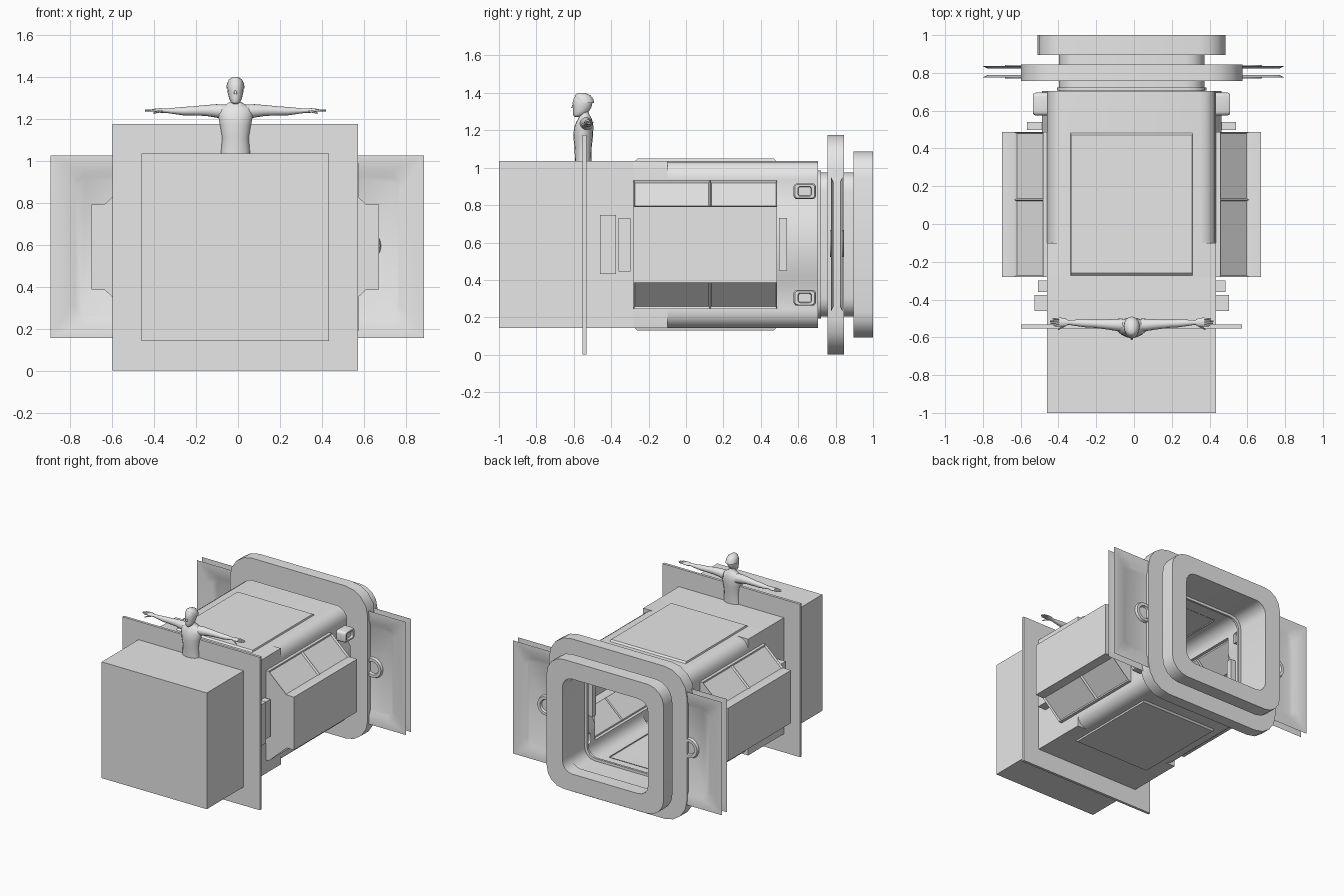
import bpy, bmesh, math
from math import sin, cos, pi

if "Cube" in bpy.data.objects:
    bpy.data.objects.remove(bpy.data.objects["Cube"])

CX, CZ = -0.0125, 0.589      # axis of the corridor
grey = bpy.data.materials.new("light_grey")
grey.diffuse_color = (0.8, 0.8, 0.8, 1)
grey.use_nodes = True
grey.node_tree.nodes["Principled BSDF"].inputs["Base Color"].default_value = grey.diffuse_color


def finish(name, bm, angle=35):
    me = bpy.data.meshes.new(name)
    bm.to_mesh(me)
    bm.free()
    me.materials.append(grey)
    ob = bpy.data.objects.new(name, me)
    bpy.context.collection.objects.link(ob)
    bpy.ops.object.select_all(action='DESELECT')
    ob.select_set(True)
    bpy.context.view_layer.objects.active = ob
    bpy.ops.object.shade_smooth_by_angle(angle=math.radians(angle))
    return ob


def loft_mesh(rings, closed=True, caps=(False, False), wrap=False):
    bm = bmesh.new()
    vs = [[bm.verts.new(p) for p in r] for r in rings]
    pairs = list(zip(vs, vs[1:])) + ([(vs[-1], vs[0])] if wrap else [])
    n = len(vs[0])
    for a, b in pairs:
        for i in range(n if closed else n - 1):
            j = (i + 1) % n
            bm.faces.new((a[i], a[j], b[j], b[i]))
    for flag, r in zip(caps, (vs[0], vs[-1])):
        if flag:
            bm.faces.new(r)
    bmesh.ops.recalc_face_normals(bm, faces=bm.faces)
    return bm


def loft(name, rings, angle=35, **kw):
    return finish(name, loft_mesh(rings, **kw), angle)


def rrect(hx, hz, r, y, x=CX, z=CZ, n=4):
    """Rounded rectangle standing in the plane y."""
    pts = []
    for q, (sx, sz) in enumerate(((1, 1), (-1, 1), (-1, -1), (1, -1))):
        for i in range(n + 1):
            a = (q + i / n) * pi / 2
            pts.append((x + sx * (hx - r) + r * cos(a), y, z + sz * (hz - r) + r * sin(a)))
    return pts


def box(name, x0, x1, y0, y1, z0, z1):
    rings = [[(x0, y, z0), (x1, y, z0), (x1, y, z1), (x0, y, z1)] for y in (y0, y1)]
    return loft(name, rings, caps=(True, True))


def frame(name, ho, ro, hi, ri, y0, y1):
    loft(name, [rrect(ho, ho, ro, y0), rrect(ho, ho, ro, y1),
                rrect(hi, hi, ri, y1), rrect(hi, hi, ri, y0)], wrap=True)


# Front block and the square plate around it
H = 0.447
sq = [(-H, -H), (H, -H), (H, H), (-H, H)]
loft("front_block", [[(CX + x, y, CZ + z) for x, z in sq] for y in (-1, -0.28)], caps=(True, False))
box("front_plate", CX - 0.585, CX + 0.585, -0.553, -0.533, 0, 1.176)


# Roof and floor: square corners in front, rounded corner beams behind
def half_hull(y, r, s):
    pts = [(-H, 0.345)]
    for sx in (-1, 1):
        for i in range(5):
            a = i / 4 * pi / 2
            a = pi - a if sx < 0 else pi / 2 - a
            pts.append((sx * (H - r) + r * cos(a), H - r + r * sin(a)))
    pts.append((H, 0.345))
    return [(CX + x, y, CZ + s * z) for x, z in pts]


for s, name in ((1, "roof"), (-1, "floor")):
    loft(name, [half_hull(-0.28, 0.0005, s), half_hull(-0.1, 0.0005, s),
                half_hull(-0.1, 0.087, s), half_hull(0.705, 0.087, s)], closed=False)
    # gently raised middle panel
    rings = []
    for hx, y0, y1, h in ((0.325, -0.28, 0.49, 0.44), (0.32, -0.26, 0.47, 0.459)):
        rings.append([(CX + a * hx, y, CZ + s * h) for a, y in ((-1, y0), (1, y0), (1, y1), (-1, y1))])
    loft(name + "_panel", rings, caps=(False, True))

# Side parts, mirrored left and right
for s, side in ((-1, "left"), (1, "right")):
    # window pod with two recessed panes on each slope
    prof = [(H, 0.345), (0.47, 0.345), (0.622, 0.205), (0.685, 0.203),
            (0.685, -0.203), (0.622, -0.205), (0.47, -0.345), (H, -0.345)]
    bm = loft_mesh([[(CX + s * x, y, CZ + z) for x, z in prof] for y in (-0.28, 0.128, 0.487)],
                   closed=False, caps=(True, True))
    slopes = [f for f in bm.faces if abs(f.normal.x) > 0.3 and abs(f.normal.z) > 0.3]
    if slopes[0].normal.x * s < 0:
        bmesh.ops.reverse_faces(bm, faces=bm.faces)
    bmesh.ops.inset_individual(bm, faces=slopes, thickness=0.01, depth=-0.014)
    finish(side + "_window_pod", bm)
    # aft wall with a slight middle bulge
    prof = [(H, 0.345), (H, 0.215), (0.475, 0.165), (0.475, -0.165), (H, -0.215), (H, -0.345)]
    loft(side + "_aft_wall", [[(CX + s * x, y, CZ + z) for x, z in prof] for y in (0.487, 0.705)],
         closed=False)
    # thin boxes on the walls
    for i, (hx, y0, y1, hz) in enumerate(((0.515, -0.46, -0.375, 0.158),
                                          (0.496, -0.36, -0.298, 0.143),
                                          (0.553, 0.498, 0.54, 0.142))):
        a, b = sorted((CX + s * 0.43, CX + s * hx))
        box(f"{side}_wall_box_{i}", a, b, y0, y1, CZ - hz, CZ + hz)
    # rounded lamp housings near the rear corners
    for t, lvl in ((-1, "lower"), (1, "upper")):
        rings = []
        for x, k in ((0.42, 1), (0.51, 1), (0.522, 0.88), (0.522, 0.62), (0.505, 0.55)):
            r = rrect(0.06 * k, 0.042 * k, 0.02 * k, 0, x=0, z=0)
            rings.append([(CX + s * x, 0.635 + p[0], CZ + t * 0.285 + p[2]) for p in r])
        loft(f"{side}_{lvl}_lamp", rings, caps=(False, True))
    # two sliding door leaves: thin sheets with a sunken middle and a round handle
    for y, d, leaf in ((0.775, 0.014, "front"), (0.837, -0.014, "back")):
        xo, xr = -0.003 + s * 0.645, -0.003 + s * 0.625
        loft(f"{side}_{leaf}_door",
             [rrect(0.245, 0.435, 0.0005, y, x=xo, z=0.59),
              rrect(0.175, 0.36, 0.07, y, x=xr, z=0.59),
              rrect(0.147, 0.332, 0.05, y + d, x=xr, z=0.59)], caps=(False, True))
        rings = []
        for r, k in ((0.078, 1), (0.072, -0.3), (0.05, -0.3), (0.045, 0.9)):
            rings.append([(-0.003 + s * 0.607 + r * cos(i * pi / 12), y + d * k,
                           0.595 + r * sin(i * pi / 12)) for i in range(24)])
        loft(f"{side}_{leaf}_handle", rings, caps=(False, True))

# Rear bulkhead, connecting tube and the two big rings
loft("rear_bulkhead", [rrect(H, H, 0.087, 0.705), rrect(0.35, 0.35, 0.08, 0.705)])
frame("rear_tube", 0.385, 0.1, 0.37, 0.085, 0.705, 0.91)
frame("tube_collar", 0.395, 0.1, 0.35, 0.08, 0.706, 0.722)
frame("middle_ring", 0.5865, 0.19, 0.37, 0.085, 0.757, 0.845)
frame("end_ring", 0.4975, 0.14, 0.365, 0.085, 0.895, 1.0)


# Standing figure with outstretched arms
def ell(c, ra, rb, axis, n=16):
    x, y, z = c
    t = [i * 2 * pi / n for i in range(n)]
    if axis == 'z':
        return [(x + ra * cos(a), y + rb * sin(a), z) for a in t]
    return [(x, y + ra * cos(a), z + rb * sin(a)) for a in t]


FX = -0.012
torso = ((0.98, 0.07, 0.042, 0), (1.05, 0.069, 0.044, 0), (1.11, 0.064, 0.046, 0),
         (1.17, 0.074, 0.053, 0), (1.22, 0.084, 0.051, 0.004), (1.25, 0.078, 0.042, 0.008),
         (1.268, 0.048, 0.033, 0.01), (1.282, 0.024, 0.026, 0.008), (1.31, 0.022, 0.025, 0))
loft("figure_torso", [ell((FX, -0.55 + dy, z), a, b, 'z') for z, a, b, dy in torso],
     angle=70, caps=(True, True))
head = ((1.272, 0.012, 0.014, -0.028), (1.282, 0.024, 0.03, -0.018), (1.30, 0.031, 0.042, -0.006),
        (1.325, 0.037, 0.05, 0), (1.35, 0.039, 0.053, 0.002), (1.37, 0.036, 0.047, 0.002),
        (1.385, 0.028, 0.036, 0), (1.394, 0.014, 0.018, 0))
loft("figure_head", [ell((FX, -0.555 + dy, z), a, b, 'z') for z, a, b, dy in head],
     angle=70, caps=(True, True))
loft("figure_nose", [ell((FX, -0.602, 1.335), 0.004, 0.006, 'z', 8),
                     ell((FX, -0.606, 1.318), 0.008, 0.009, 'z', 8)], angle=70, caps=(True, True))
hair = ((1.345, 0.043, 0.05, 0.012), (1.368, 0.041, 0.05, 0.006), (1.387, 0.032, 0.041, 0),
        (1.40, 0.012, 0.02, -0.008))
loft("figure_hair", [ell((FX, -0.552 + dy, z), a, b, 'z') for z, a, b, dy in hair],
     angle=70, caps=(True, True))
arm = ((0.05, 0.035, 0.036, 1.232), (0.09, 0.031, 0.032, 1.238), (0.14, 0.026, 0.026, 1.24),
       (0.21, 0.021, 0.021, 1.238), (0.25, 0.021, 0.02, 1.237), (0.30, 0.016, 0.014, 1.238),
       (0.335, 0.012, 0.01, 1.239), (0.355, 0.022, 0.011, 1.24), (0.385, 0.024, 0.009, 1.241))
for s, side in ((-1, "left"), (1, "right")):
    loft(f"figure_{side}_arm", [ell((FX + s * x, -0.538 + 0.05 * x, z), a, b, 'x')
                                for x, a, b, z in arm], angle=70, caps=(True, True))
    for i, tip in enumerate((0.415, 0.43, 0.432, 0.42)):
        y = -0.537 + i * 0.0115
        loft(f"figure_{side}_finger_{i}", [ell((FX + s * 0.38, y, 1.241), 0.006, 0.006, 'x', 8),
                                           ell((FX + s * tip, y, 1.24), 0.004, 0.004, 'x', 8)],
             angle=70, caps=(True, True))
    loft(f"figure_{side}_thumb", [ell((FX + s * 0.35, -0.535, 1.238), 0.007, 0.006, 'x', 8),
                                  ell((FX + s * 0.39, -0.558, 1.228), 0.004, 0.004, 'x', 8)],
         angle=70, caps=(True, True))
